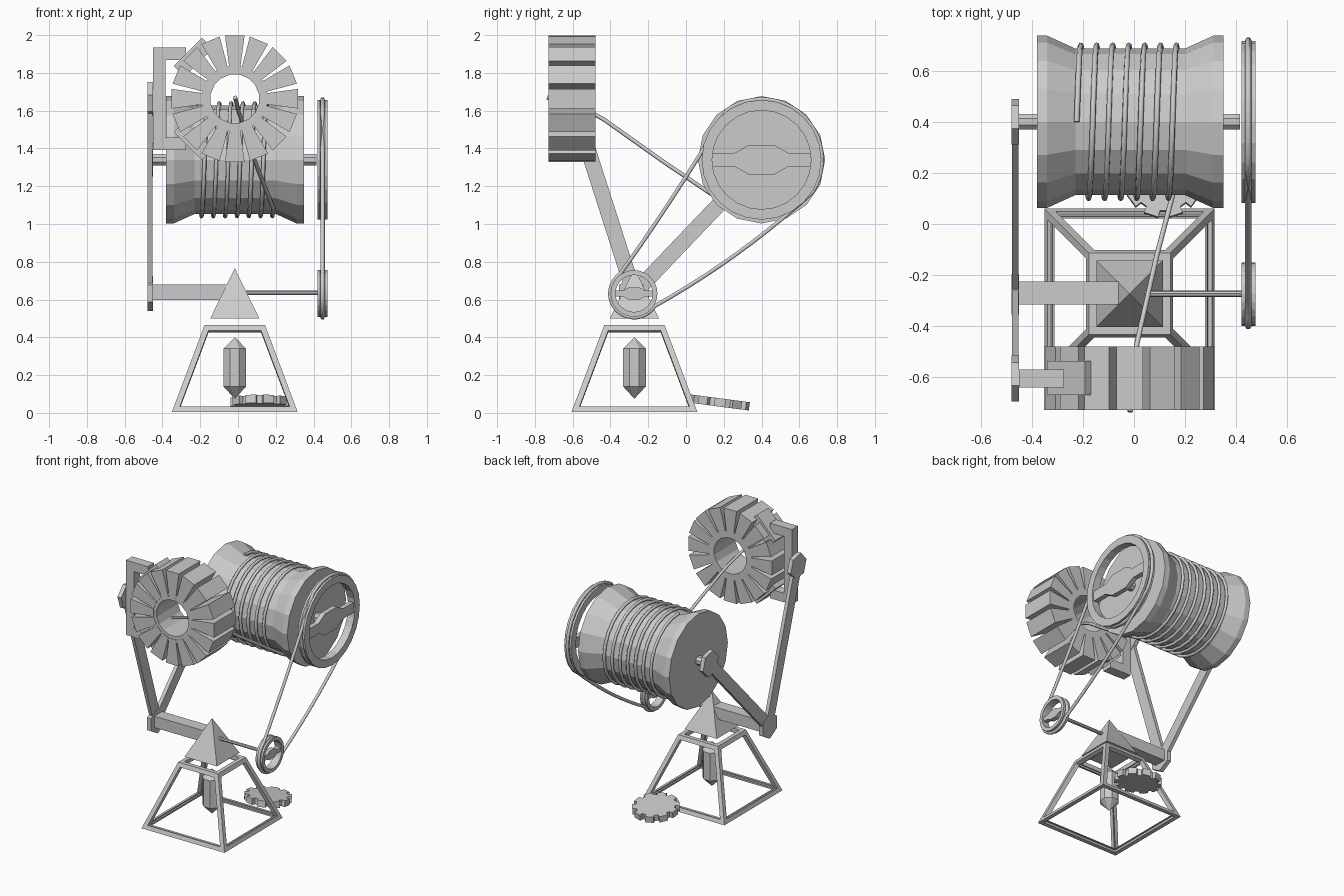
import bpy, bmesh, math
from math import sin, cos, pi
from mathutils import Vector, Matrix

if "Cube" in bpy.data.objects:
    bpy.data.objects.remove(bpy.data.objects["Cube"])

grey = bpy.data.materials.new("light_grey")
grey.diffuse_color = (0.6, 0.6, 0.6, 1)
grey.use_nodes = True
grey.node_tree.nodes["Principled BSDF"].inputs["Base Color"].default_value = grey.diffuse_color


def finish(name, bm):
    bmesh.ops.remove_doubles(bm, verts=bm.verts, dist=1e-5)
    bmesh.ops.recalc_face_normals(bm, faces=bm.faces)
    me = bpy.data.meshes.new(name)
    bm.to_mesh(me)
    bm.free()
    me.materials.append(grey)
    ob = bpy.data.objects.new(name, me)
    bpy.context.collection.objects.link(ob)
    return ob


def place(axis, a, u, v):
    """Point at distance a along the axis, u and v on the other two axes."""
    return {'x': (a, u, v), 'y': (u, a, v), 'z': (u, v, a)}[axis]


def prism(name, loops, axis, lo, hi):
    """Extrude one or more 2D outlines along an axis."""
    bm = bmesh.new()
    for loop in loops:
        ends = [[bm.verts.new(place(axis, a, *p)) for p in loop] for a in (lo, hi)]
        n = len(loop)
        for e in ends:
            bm.faces.new(e)
        for i in range(n):
            j = (i + 1) % n
            bm.faces.new((ends[0][i], ends[0][j], ends[1][j], ends[1][i]))
    return finish(name, bm)


def lathe(name, profile, n, centre, axis, ring=False, turn=0.0):
    """Revolve (along, radius) points round an axis; ring closes the profile."""
    bm = bmesh.new()
    rows = []
    for a, r in profile:
        rows.append([bm.verts.new(place(axis, a, centre[0] + r * cos(turn + 2 * pi * i / n),
                                        centre[1] + r * sin(turn + 2 * pi * i / n)))
                     for i in range(n)])
    pairs = list(zip(rows, rows[1:] + rows[:1])) if ring else list(zip(rows, rows[1:]))
    for p, q in pairs:
        for i in range(n):
            j = (i + 1) % n
            bm.faces.new((p[i], p[j], q[j], q[i]))
    if not ring:
        for r in (rows[0], rows[-1]):
            bm.faces.new(r)
    return finish(name, bm)


def box(name, x0, x1, y0, y1, z0, z1):
    return prism(name, [[(x0, y0), (x1, y0), (x1, y1), (x0, y1)]], 'z', z0, z1)


def tube(name, points, radius, cyclic=False):
    cu = bpy.data.curves.new(name, 'CURVE')
    cu.dimensions = '3D'
    cu.bevel_depth = radius
    cu.bevel_resolution = 1
    cu.use_fill_caps = True
    sp = cu.splines.new('POLY')
    sp.points.add(len(points) - 1)
    for p, c in zip(sp.points, points):
        p.co = (*c, 1)
    sp.use_cyclic_u = cyclic
    cu.materials.append(grey)
    ob = bpy.data.objects.new(name, cu)
    bpy.context.collection.objects.link(ob)
    return ob


def ngon(c, r, n, turn=0.0):
    return [(c[0] + r * cos(turn + 2 * pi * i / n), c[1] + r * sin(turn + 2 * pi * i / n))
            for i in range(n)]


# Key centres: (y, z) for parts turning about x
DRUM, HUB, RIM = (0.40, 1.34), (-0.275, 0.632), (-0.605, 1.663)
CX, CY = -0.017, -0.273

# Base: open frustum frame
bm = bmesh.new()
bmesh.ops.create_cone(bm, cap_ends=True, segments=4, radius1=0.333 * math.sqrt(2),
                      radius2=0.16 * math.sqrt(2), depth=0.46,
                      matrix=Matrix.Translation((CX, CY, 0.235)) @ Matrix.Rotation(pi / 4, 4, 'Z'))
panels = bm.faces[:]
bmesh.ops.inset_individual(bm, faces=panels, thickness=0.03, use_even_offset=True)
bmesh.ops.delete(bm, geom=panels, context='FACES')
frame = finish("base_frame", bm)
solid = frame.modifiers.new("bars", 'SOLIDIFY')
solid.thickness = 0.03
solid.offset = -1

# Pyramid cap and hanging crystal
lathe("pyramid_cap", [(0.50, 0.13 * math.sqrt(2)), (0.765, 0.0005)], 4, (CX, CY), 'z', turn=pi / 4)
lathe("crystal", [(0.075, 0.0005), (0.14, 0.065), (0.34, 0.065), (0.40, 0.0005)], 8,
      (CX, CY), 'z', turn=pi / 8)

# Loose cog lying tilted on the ground
cog_loop = []
for k in range(10):
    for da, r in ((-0.34, 0.132), (-0.30, 0.158), (0.30, 0.158), (0.34, 0.132)):
        t = (k + da) * 2 * pi / 10
        cog_loop.append((r * cos(t), r * sin(t)))
cog = prism("loose_cog", [cog_loop], 'z', -0.022, 0.022)
cog.location = (0.115, 0.18, 0.055)
cog.rotation_euler = (math.radians(-7.5), 0, 0)

# Winding drum and its axle
lathe("drum", [(-0.38, 0.337), (-0.34, 0.337), (-0.23, 0.287), (0.20, 0.287),
               (0.31, 0.337), (0.35, 0.337)], 16, DRUM, 'x')
lathe("drum_axle", [(-0.46, 0.033), (0.415, 0.033)], 8, DRUM, 'x', turn=pi / 8)

# Cord: wound on the drum, then led through the toothed ring
steps = 24
cord = []
for i in range(int(6.6 * steps) + 1):
    t = i / steps
    cord.append((-0.224 + 0.0625 * t, DRUM[0] + 0.3 * sin(2 * pi * t), DRUM[1] + 0.3 * cos(2 * pi * t)))
cord += [(0.09, -0.12, 1.33), (0.02, -0.43, 1.55), (0.005, -0.50, 1.59), (-0.015, -0.735, 1.67)]
tube("cord", cord, 0.011)


# Belt pulleys with a spoke bar across each
def pulley(name, c, rim, inner, s):
    lathe(name, [(0.42, rim), (0.435, rim), (0.4475, rim - 0.016), (0.46, rim), (0.475, rim),
                 (0.475, inner), (0.42, inner)], 24, c, 'x', ring=True)
    half = [(-inner - 0.01, 0.037 * s), (-0.14 * s, 0.037 * s), (-0.07 * s, 0.077 * s),
            (0.07 * s, 0.077 * s), (0.14 * s, 0.037 * s), (inner + 0.01, 0.037 * s)]
    outline = half + [(-y, -z) for y, z in half]
    prism(name + "_spoke", [[(c[0] + y, c[1] + z) for y, z in outline]], 'x', 0.43, 0.465)


pulley("large_pulley", DRUM, 0.317, 0.262, 1.0)
pulley("small_pulley", HUB, 0.124, 0.098, 0.42)
lathe("drive_shaft", [(-0.05, 0.012), (0.45, 0.012)], 8, (CY, 0.635), 'x')

# Drive belt: arcs on both pulleys joined by slightly sagging runs
R1, R2 = 0.320, 0.127
d = Vector(DRUM) - Vector(HUB)
lean, spread = math.atan2(d.y, d.x), math.acos((R1 - R2) / d.length)
path = []
for c, r, a0, a1 in ((DRUM, R1, lean - spread, lean + spread),
                     (HUB, R2, lean + spread, lean + 2 * pi - spread)):
    path.append([(c[0] + r * cos(a0 + (a1 - a0) * i / 24), c[1] + r * sin(a0 + (a1 - a0) * i / 24))
                 for i in range(25)])


def run(p, q, sag):
    out = []
    for i in range(1, 10):
        t = i / 10
        w = 4 * t * (1 - t) * sag
        out.append((p[0] + (q[0] - p[0]) * t + w * 0.6, p[1] + (q[1] - p[1]) * t - w * 0.8))
    return out


belt = path[0] + run(path[0][-1], path[1][0], 0.012) + path[1] + run(path[1][-1], path[0][0], 0.03)
tube("drive_belt", [(0.4475, y, z) for y, z in belt], 0.012, cyclic=True)

# Toothed ring at the front
ring_c = (CX, RIM[1])
lathe("ring_core", [(-0.725, 0.175), (-0.48, 0.175), (-0.48, 0.13), (-0.725, 0.13)], 16,
      ring_c, 'y', ring=True, turn=pi / 16)
teeth = []
for k in range(16):
    t = 2 * pi * k / 16
    tooth = [(0.15, -0.027), (0.335, -0.052), (0.335, 0.052), (0.15, 0.027)]
    teeth.append([(ring_c[0] + r * cos(t) - w * sin(t), ring_c[1] + r * sin(t) + w * cos(t))
                  for r, w in tooth])
prism("ring_teeth", teeth, 'y', -0.728, -0.48)

# Bracket clamping the ring: upright, two reaches and two slanted pads
box("bracket_upright", -0.45, -0.385, -0.64, -0.57, 1.393, 1.935)
for side, word in ((1, "upper"), (-1, "lower")):
    z = RIM[1] + side * 0.239
    box(word + "_reach", -0.39, -0.275, -0.64, -0.57, z - 0.033, z + 0.033)
    t = pi - side * pi / 4
    pad = [(0.27, -0.105), (0.352, -0.105), (0.352, 0.105), (0.27, 0.105)]
    prism(word + "_pad", [[(ring_c[0] + r * cos(t) - w * sin(t), ring_c[1] + r * sin(t) + w * cos(t))
                           for r, w in pad]], 'y', -0.67, -0.537)

# Side arms with hexagonal ends
for name, end in (("ring_arm", RIM), ("drum_arm", DRUM)):
    p, q = Vector(HUB), Vector(end)
    n = (q - p).normalized().orthogonal() * 0.041
    prism(name, [[p + n, q + n, q - n, p - n]], 'x', -0.478, -0.452)
    a = math.atan2(q.y - p.y, q.x - p.x)
    prism(name + "_end", [ngon(end, 0.092, 6, a)], 'x', -0.48, -0.45)
prism("hub_plate", [ngon(HUB, 0.092, 6, pi / 2)], 'x', -0.48, -0.45)

# Cross bar from the arms to the pyramid
box("cross_bar", -0.455, -0.06, -0.315, -0.226, 0.597, 0.68)
